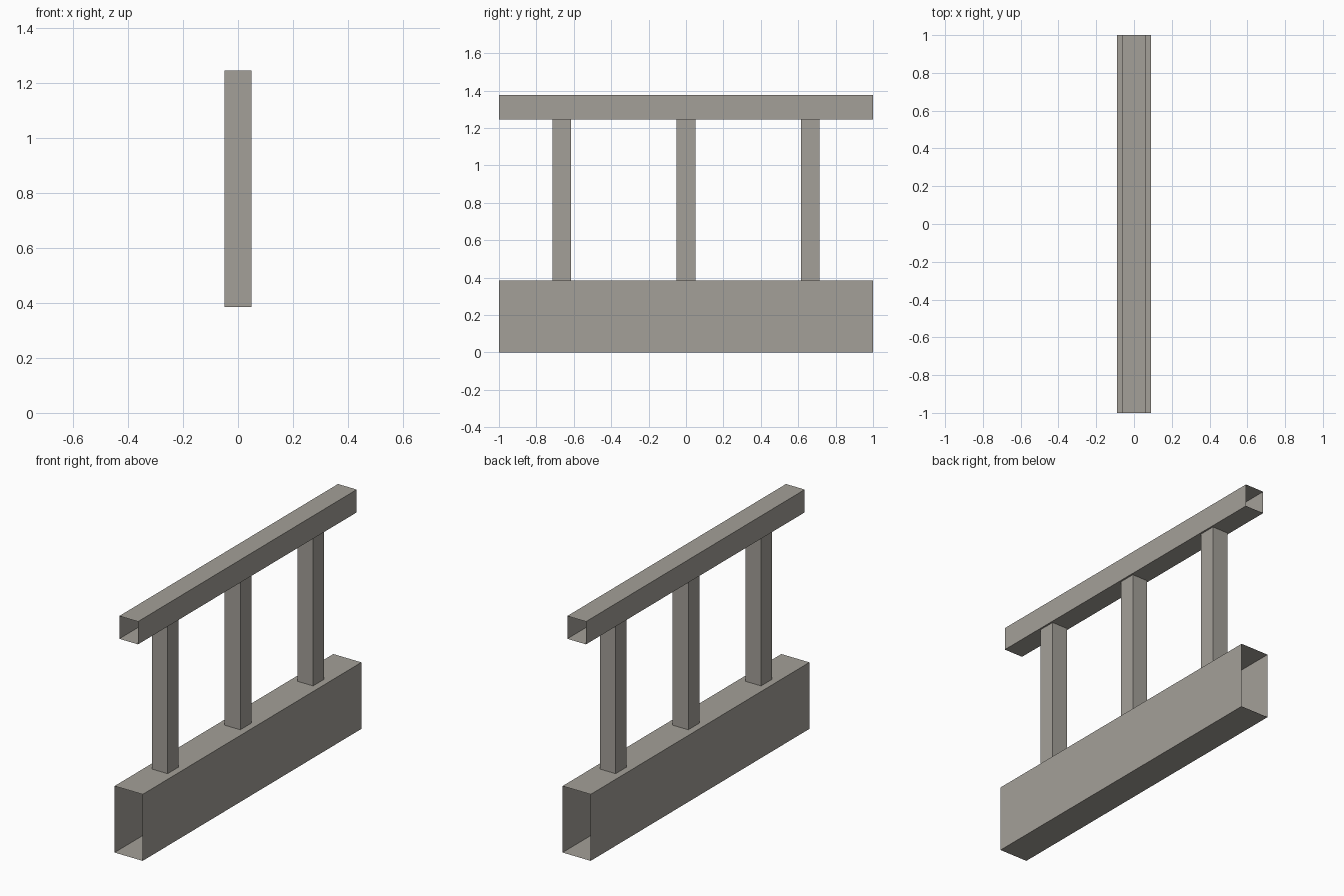
import bpy
import bmesh

if "Cube" in bpy.data.objects:
    bpy.data.objects.remove(bpy.data.objects["Cube"])

concrete = bpy.data.materials.new("warm grey")
concrete.diffuse_color = (0.37, 0.35, 0.315, 1)
concrete.use_nodes = True
concrete.node_tree.nodes["Principled BSDF"].inputs["Base Color"].default_value = concrete.diffuse_color


def tube(name, low, high, axis):
    """Thin-walled box from corner low to corner high, open at both ends of axis."""
    bm = bmesh.new()
    bmesh.ops.create_cube(bm, size=1)
    for v in bm.verts:
        v.co = [low[i] if v.co[i] < 0 else high[i] for i in range(3)]
    bm.normal_update()
    ends = [f for f in bm.faces if abs(f.normal[axis]) > 0.9]
    bmesh.ops.delete(bm, geom=ends, context='FACES_ONLY')
    mesh = bpy.data.meshes.new(name)
    bm.to_mesh(mesh)
    bm.free()
    mesh.materials.append(concrete)
    obj = bpy.data.objects.new(name, mesh)
    bpy.context.collection.objects.link(obj)
    return obj


BASE_TOP, RAIL_BOTTOM, RAIL_TOP = 0.385, 1.245, 1.377

# Low base wall and top rail, open at the ends so sections can be chained
tube("base_wall", (-0.09, -1, 0), (0.09, 1, BASE_TOP), 1)
tube("top_rail", (-0.06, -1, RAIL_BOTTOM), (0.06, 1, RAIL_TOP), 1)

# Three square posts between base and rail
for label, y in (("front", -0.665), ("middle", 0), ("back", 0.665)):
    tube(label + "_post", (-0.05, y - 0.05, BASE_TOP), (0.05, y + 0.05, RAIL_BOTTOM), 2)
